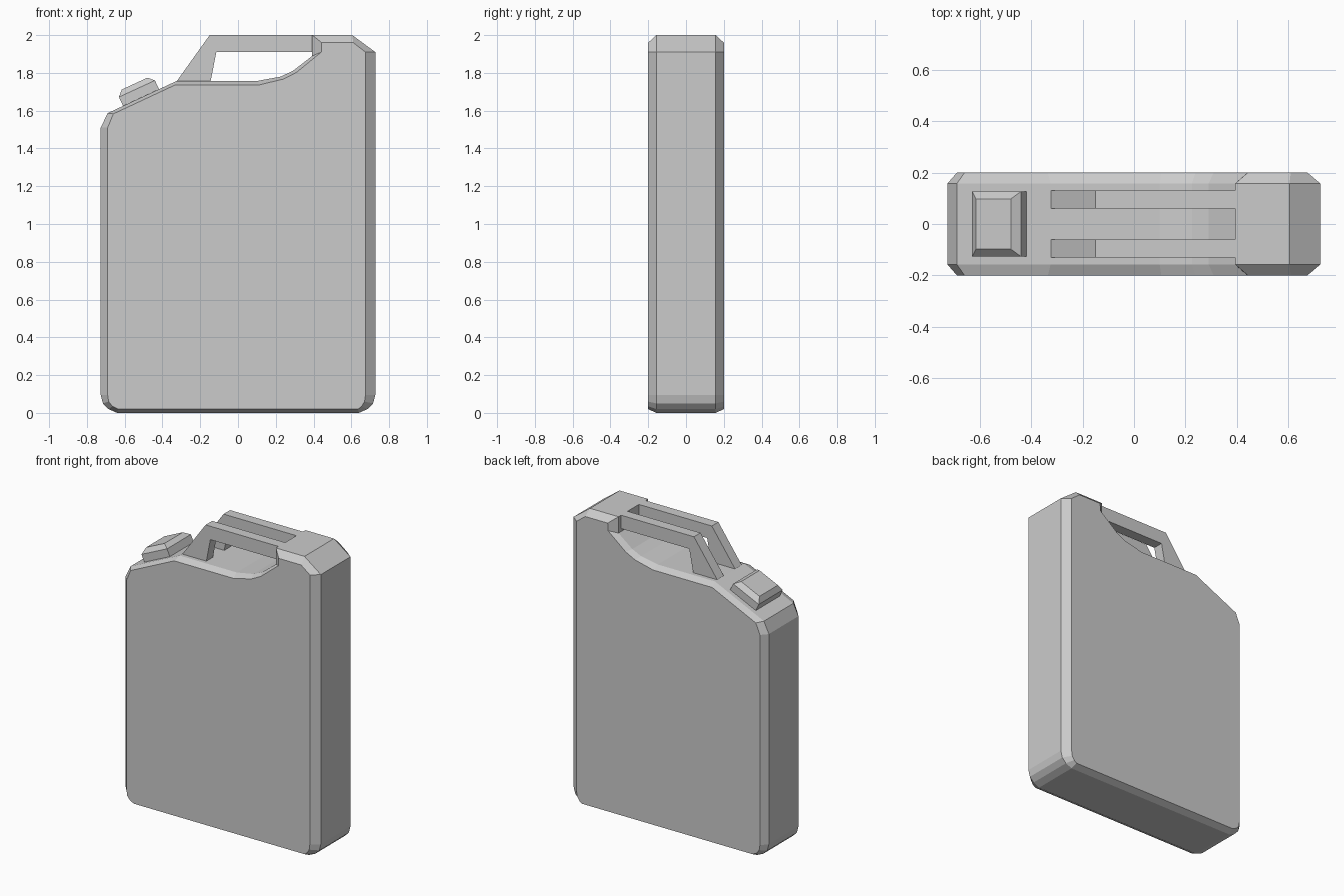
import bpy, bmesh

if "Cube" in bpy.data.objects:
    bpy.data.objects.remove(bpy.data.objects["Cube"])


def loft(name, rings):
    """Join equal-length rings of points into a closed, flat-shaded solid."""
    bm = bmesh.new()
    loops = [[bm.verts.new(p) for p in ring] for ring in rings]
    n = len(loops[0])
    for a, b in zip(loops, loops[1:]):
        for i in range(n):
            j = (i + 1) % n
            bm.faces.new((a[i], a[j], b[j], b[i]))
    bm.faces.new(loops[0][::-1])
    bm.faces.new(loops[-1])
    bmesh.ops.recalc_face_normals(bm, faces=bm.faces)
    mesh = bpy.data.meshes.new(name)
    bm.to_mesh(mesh)
    bm.free()
    obj = bpy.data.objects.new(name, mesh)
    bpy.context.collection.objects.link(obj)
    return obj


def at_y(profile, y):
    return [(x, y, z) for x, z in profile]


# Can body: rim outline in the middle, smaller outline on the front and back panels
rim = [(-.64, 0), (.64, 0), (.685, .02), (.715, .05), (.727, .095),
       (.727, 1.91), (.605, 2), (.393, 2), (.393, 1.89), (.29, 1.81), (.225, 1.78),
       (.10, 1.757), (-.325, 1.757), (-.69, 1.587), (-.727, 1.51),
       (-.727, .095), (-.715, .05), (-.685, .02)]
panel = [(-.635, .02), (.635, .02), (.655, .035), (.67, .06), (.675, .095),
         (.675, 1.91), (.61, 1.96), (.443, 1.96), (.441, 1.91), (.31, 1.803), (.24, 1.767),
         (.106, 1.735), (-.335, 1.735), (-.66, 1.583), (-.69, 1.51),
         (-.69, .095), (-.685, .06), (-.665, .035)]
loft("can_body", [at_y(panel, -.2), at_y(rim, -.157), at_y(rim, .157), at_y(panel, .2)])

# Two parallel carrying handles
handle = [(-.325, 1.755), (-.15, 2), (.393, 2), (.393, 1.91), (-.115, 1.91), (-.145, 1.755)]
for side, label in ((-1, "front"), (1, "back")):
    loft(label + "_handle", [at_y(handle, side * .06), at_y(handle, side * .13)])

# Spout cap: block with a bevelled top, tilted to the shoulder slope
ux, uz = .908, .419


def cap_ring(half_len, half_wid, h):
    return [(-.535 + s * half_len * ux - h * uz, t * half_wid, 1.716 + s * half_len * uz + h * ux)
            for s, t in ((-1, -1), (1, -1), (1, 1), (-1, 1))]


loft("spout_cap", [cap_ring(.105, .127, -.07), cap_ring(.105, .127, 0), cap_ring(.075, .098, .03)])
